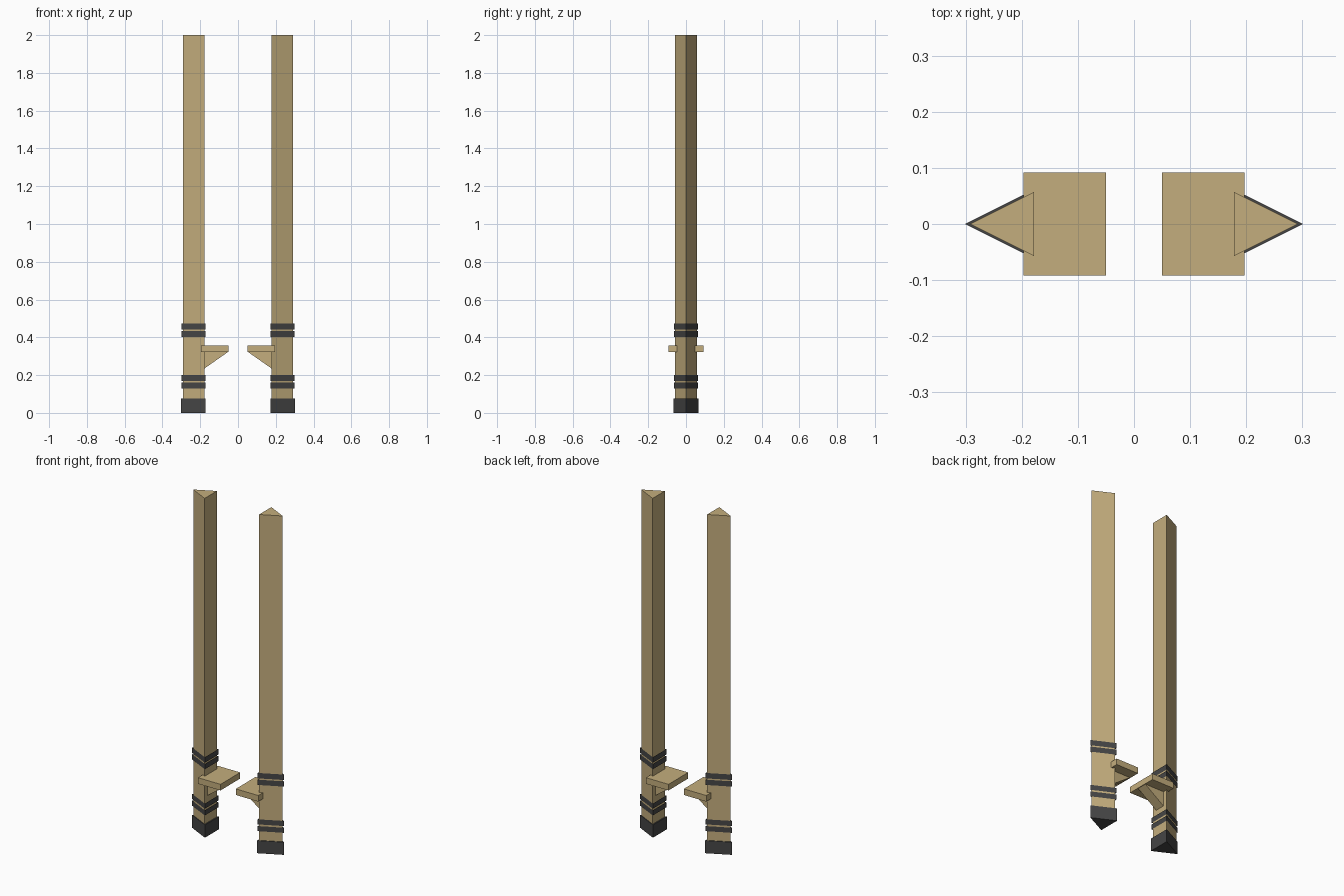
import bpy, bmesh

if "Cube" in bpy.data.objects:
    bpy.data.objects.remove(bpy.data.objects["Cube"])


def material(name, rgb):
    m = bpy.data.materials.new(name)
    m.diffuse_color = (*rgb, 1)
    m.use_nodes = True
    m.node_tree.nodes["Principled BSDF"].inputs["Base Color"].default_value = m.diffuse_color
    return m


WOOD = material("pale wood", (0.55, 0.42, 0.205))
RUBBER = material("dark rubber", (0.06, 0.06, 0.06))


def extrude(name, profile, offset, mat, caps=True):
    """Extrude a closed profile by offset, mirrored to the other stilt."""
    bm = bmesh.new()
    a = [bm.verts.new(p) for p in profile]
    b = [bm.verts.new([p[i] + offset[i] for i in range(3)]) for p in profile]
    n = len(a)
    for i in range(n):
        j = (i + 1) % n
        bm.faces.new((a[i], a[j], b[j], b[i]))
    if caps:
        bm.faces.new(a[::-1])
        bm.faces.new(b)
    bmesh.ops.recalc_face_normals(bm, faces=bm.faces)
    mesh = bpy.data.meshes.new(name)
    bm.to_mesh(mesh)
    bm.free()
    mesh.materials.append(mat)
    ob = bpy.data.objects.new(name, mesh)
    bpy.context.collection.objects.link(ob)
    ob.modifiers.new("mirror", 'MIRROR').use_mirror_merge = False
    return ob


def tri_prism(name, base, apex, half, z0, z1, mat, caps=True):
    """Upright triangular prism with its point facing outwards."""
    pts = [(base, -half, z0), (apex, 0, z0), (base, half, z0)]
    return extrude(name, pts, (0, 0, z1 - z0), mat, caps)


# Triangular poles and rubber feet
tri_prism("pole", 0.178, 0.292, 0.057, 0.01, 2.0, WOOD)
tri_prism("foot", 0.171, 0.301, 0.065, 0.0, 0.075, RUBBER)

# Thin open grip bands wrapped around each pole
for i, (z0, z1) in enumerate([(0.13, 0.16), (0.17, 0.20), (0.403, 0.434), (0.442, 0.474)]):
    tri_prism(f"band_{i + 1}", 0.173, 0.3, 0.063, z0, z1, RUBBER, caps=False)

# Step plate and the wedge bracket below it
extrude("step", [(0.05, -0.092, 0.322), (0.197, -0.092, 0.322),
                 (0.197, -0.092, 0.358), (0.05, -0.092, 0.358)], (0, 0.184, 0), WOOD)
extrude("step_bracket", [(0.052, -0.03, 0.323), (0.185, -0.03, 0.323),
                         (0.185, -0.03, 0.23)], (0, 0.06, 0), WOOD)
